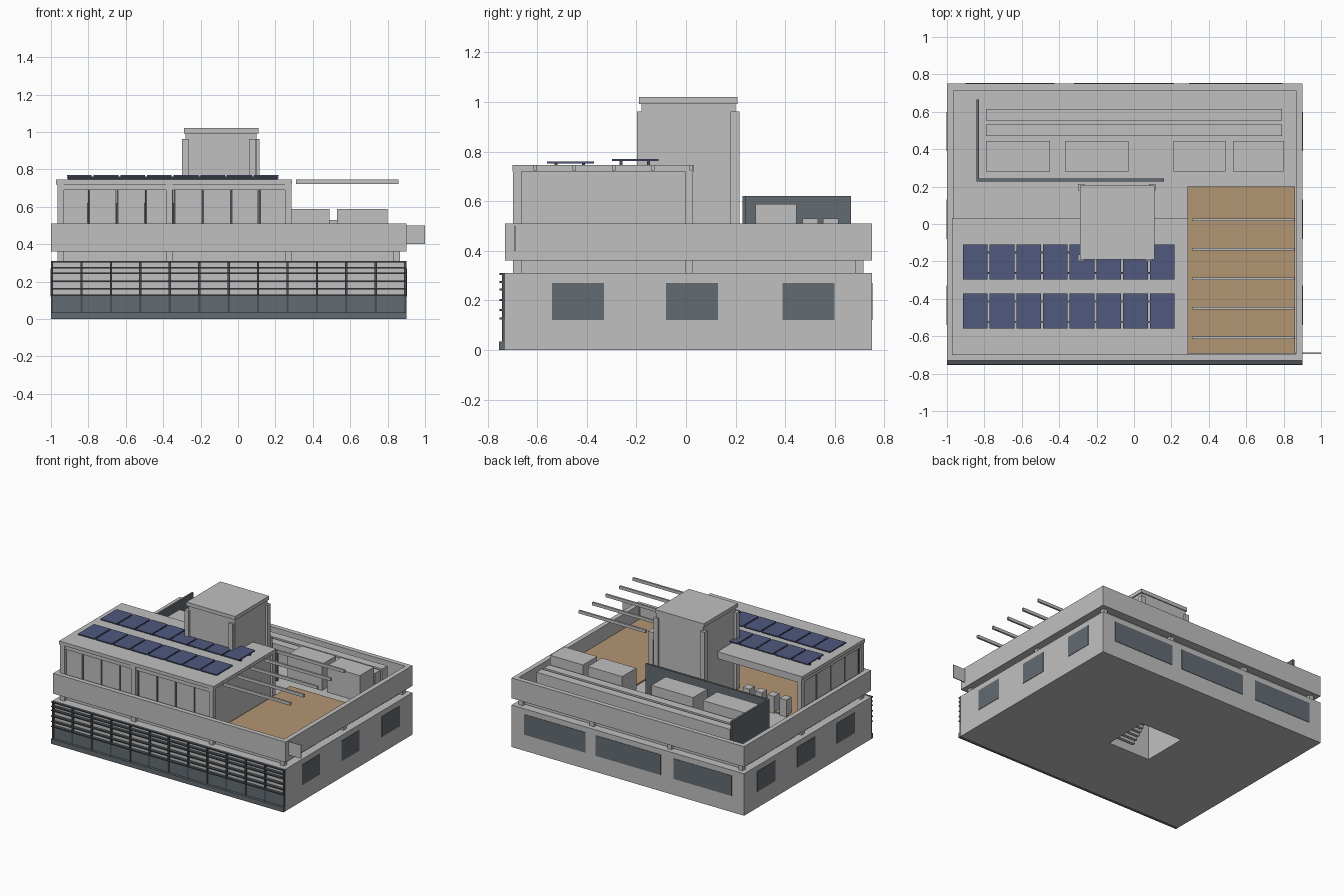
import bpy, bmesh

if "Cube" in bpy.data.objects:
    bpy.data.objects.remove(bpy.data.objects["Cube"])

def mat(name, rgb):
    m = bpy.data.materials.new(name)
    m.diffuse_color = (*rgb, 1)
    m.use_nodes = True
    m.node_tree.nodes["Principled BSDF"].inputs["Base Color"].default_value = m.diffuse_color
    return m

CONCRETE = mat("concrete", (0.53, 0.53, 0.53))
GLASS = mat("tinted_glass", (0.125, 0.15, 0.17))
FRAME = mat("dark_frame", (0.07, 0.08, 0.09))
WOOD = mat("wood_deck", (0.45, 0.30, 0.17))
SOLAR = mat("solar_blue", (0.08, 0.10, 0.21))

def finish(name, bm, material):
    me = bpy.data.meshes.new(name)
    bmesh.ops.recalc_face_normals(bm, faces=bm.faces[:])
    bm.to_mesh(me)
    bm.free()
    me.materials.append(material)
    ob = bpy.data.objects.new(name, me)
    bpy.context.collection.objects.link(ob)
    return ob

def boxes(name, material, spans):
    """One object from boxes given as (x0, x1, y0, y1, z0, z1)."""
    bm = bmesh.new()
    for x0, x1, y0, y1, z0, z1 in spans:
        vs = bmesh.ops.create_cube(bm, size=1)["verts"]
        for v in vs:
            v.co.x = x1 if v.co.x > 0 else x0
            v.co.y = y1 if v.co.y > 0 else y0
            v.co.z = z1 if v.co.z > 0 else z0
    return finish(name, bm, material)

def ring(name, material, outer, inner, z0, z1):
    """Rectangular block with a rectangular hole; rects are (x0, x1, y0, y1)."""
    bm = bmesh.new()
    def loop(r, z):
        x0, x1, y0, y1 = r
        return [bm.verts.new((x, y, z)) for x, y in ((x0, y0), (x1, y0), (x1, y1), (x0, y1))]
    loops = [loop(outer, z0), loop(outer, z1), loop(inner, z1), loop(inner, z0)]
    for a, b in zip(loops, loops[1:] + loops[:1]):
        for i in range(4):
            j = (i + 1) % 4
            bm.faces.new((a[i], a[j], b[j], b[i]))
    return finish(name, bm, material)

BODY = (-1.0, 0.9, -0.73, 0.75)
INSIDE = (-0.965, 0.865, -0.695, 0.715)
SHAFT = (-0.26, 0.08, -0.16, 0.18)
CORE = (-0.28, 0.10, -0.18, 0.20)

# Ground floor, recessed band, roof floor and parapet
ring("ground_floor", CONCRETE, BODY, SHAFT, 0, 0.31)
ring("recessed_band", CONCRETE, (-0.94, 0.84, -0.67, 0.69), SHAFT, 0.31, 0.36)
ring("roof_floor", CONCRETE, BODY, SHAFT, 0.36, 0.395)
ring("parapet", CONCRETE, BODY, INSIDE, 0.395, 0.51)

# Columns on the structural grid, taller under the pavilion roof
cols = []
for x in (-0.948, -0.368, 0.268, 0.848):
    for y in (-0.68, 0.012, 0.70):
        top = 0.72 if x < 0.5 and y < 0.5 and not (x == -0.368 and y > 0) else 0.36
        cols.append((x - 0.017, x + 0.017, y - 0.017, y + 0.017, 0.31, top))
boxes("columns", CONCRETE, cols)

# Side and back windows
win = []
for y0, y1 in ((-0.54, -0.33), (-0.08, 0.13), (0.39, 0.60)):
    win += [(0.896, 0.903, y0, y1, 0.12, 0.27), (-1.003, -0.996, y0, y1, 0.12, 0.27)]
for x0, x1 in ((0.295, 0.795), (-0.32, 0.213), (-0.90, -0.426)):
    win.append((x0, x1, 0.746, 0.753, 0.12, 0.27))
boxes("windows", GLASS, win)

# Front facade: glazing, plinth, posts and louvres
boxes("front_glazing", GLASS, [(-1, 0.9, -0.737, -0.73, 0.035, 0.125)])
boxes("front_plinth", GLASS, [(-1, 0.9, -0.755, -0.73, 0, 0.035)])
step = 1.888 / 12
boxes("front_posts", FRAME, [(-1 + i * step, -0.988 + i * step, -0.742, -0.73, 0.035, 0.31)
                             for i in range(13)])
boxes("front_louvres", FRAME, [(-1, 0.9, -0.752, -0.73, z, z + 0.008)
                               for z in (0.122, 0.158, 0.198, 0.24, 0.27, 0.302)])

# Stair tower with corner columns and cap
ring("tower_walls", CONCRETE, CORE, SHAFT, 0.395, 0.995)
boxes("tower_cap", CONCRETE, [(-0.29, 0.11, -0.19, 0.207, 0.993, 1.02)])
boxes("tower_columns", CONCRETE, [(x, x + 0.035, y, y + 0.035, 0.395, 0.962)
                                  for x, y in ((-0.3, -0.197), (0.06, -0.197),
                                               (-0.3, 0.18), (0.08, 0.18))])
stairs = []
for i in range(10):
    y = -0.11 + i * 0.022
    stairs.append((-0.08, 0.07, y, y + 0.026, 0.02 + i * 0.02, 0.04 + i * 0.02))
    stairs.append((-0.25, -0.10, y, y + 0.026, 0.42 - i * 0.02, 0.44 - i * 0.02))
stairs.append((-0.26, 0.08, 0.11, 0.18, 0.215, 0.235))
boxes("stairs", CONCRETE, stairs)

# Timber floors: terrace and pavilion
boxes("terrace_deck", WOOD, [(0.285, 0.862, -0.692, 0.20, 0.39, 0.405)])
boxes("pavilion_floor", WOOD, [(-0.95, 0.26, -0.66, -0.19, 0.39, 0.405),
                               (-0.95, -0.31, -0.19, -0.01, 0.39, 0.405)])

# Pavilion: roof, beams, panelled walls and solid side wall
boxes("pavilion_roof", CONCRETE, [(-0.972, 0.29, -0.70, 0.032, 0.72, 0.745)])
boxes("pavilion_beams", CONCRETE, [(-0.96, 0.28, -0.69, -0.665, 0.69, 0.72),
                                   (-0.96, -0.935, -0.69, 0.02, 0.69, 0.72),
                                   (-0.96, 0.28, 0.0, 0.025, 0.69, 0.72)])
boxes("pavilion_side_wall", CONCRETE, [(0.25, 0.27, -0.665, 0.01, 0.395, 0.72)])
panels, mullions = [], []
for i in range(8):
    x = -0.95 + i * 0.152
    panels.append((x + 0.008, x + 0.146, -0.67, -0.655, 0.395, 0.69))
    mullions.append((x - 0.004, x + 0.008, -0.666, -0.65, 0.395, 0.69))
for i in range(4):
    y = -0.66 + i * 0.165
    panels.append((-0.95, -0.935, y + 0.008, y + 0.158, 0.395, 0.69))
    mullions.append((-0.947, -0.932, y - 0.004, y + 0.008, 0.395, 0.69))
boxes("pavilion_panels", CONCRETE, panels)
boxes("pavilion_mullions", FRAME, mullions)
boxes("seats", CONCRETE, [(-0.82 + i * 0.1, -0.765 + i * 0.1, -0.06, 0.0, 0.395, 0.52)
                          for i in range(4)])

# Solar panels on rails
pv, rails = [], []
for y0, z in ((-0.56, 0.752), (-0.298, 0.762)):
    for i in range(8):
        x = -0.915 + i * 0.1428
        pv.append((x, x + 0.132, y0, y0 + 0.188, z, z + 0.008))
    for y in (y0 + 0.03, y0 + 0.14):
        rails.append((-0.91, 0.21, y, y + 0.012, 0.744, z))
boxes("solar_panels", SOLAR, pv)
boxes("solar_rails", FRAME, rails)

# Pergola bars over the terrace
boxes("pergola_bars", CONCRETE, [(0.31, 0.857, y - 0.007, y + 0.007, 0.723, 0.745)
                                 for y in (0.022, -0.135, -0.292, -0.45, -0.608)])

# Rooftop equipment, ducts and screen
boxes("equipment", CONCRETE, [(x0, x1, 0.28, 0.445, 0.39, 0.588) for x0, x1 in
                              ((-0.79, -0.45), (-0.37, -0.03), (0.21, 0.49), (0.53, 0.80))])
boxes("ducts", CONCRETE, [(-0.79, 0.79, y, y + 0.062, 0.39, 0.53) for y in (0.47, 0.553)])
boxes("plant_screen", GLASS, [(-0.843, -0.828, 0.228, 0.665, 0.39, 0.62),
                              (-0.843, 0.16, 0.228, 0.243, 0.39, 0.62)])

# Plate standing out at the front right corner
boxes("corner_plate", CONCRETE, [(0.86, 1.0, -0.694, -0.688, 0.40, 0.50)])
